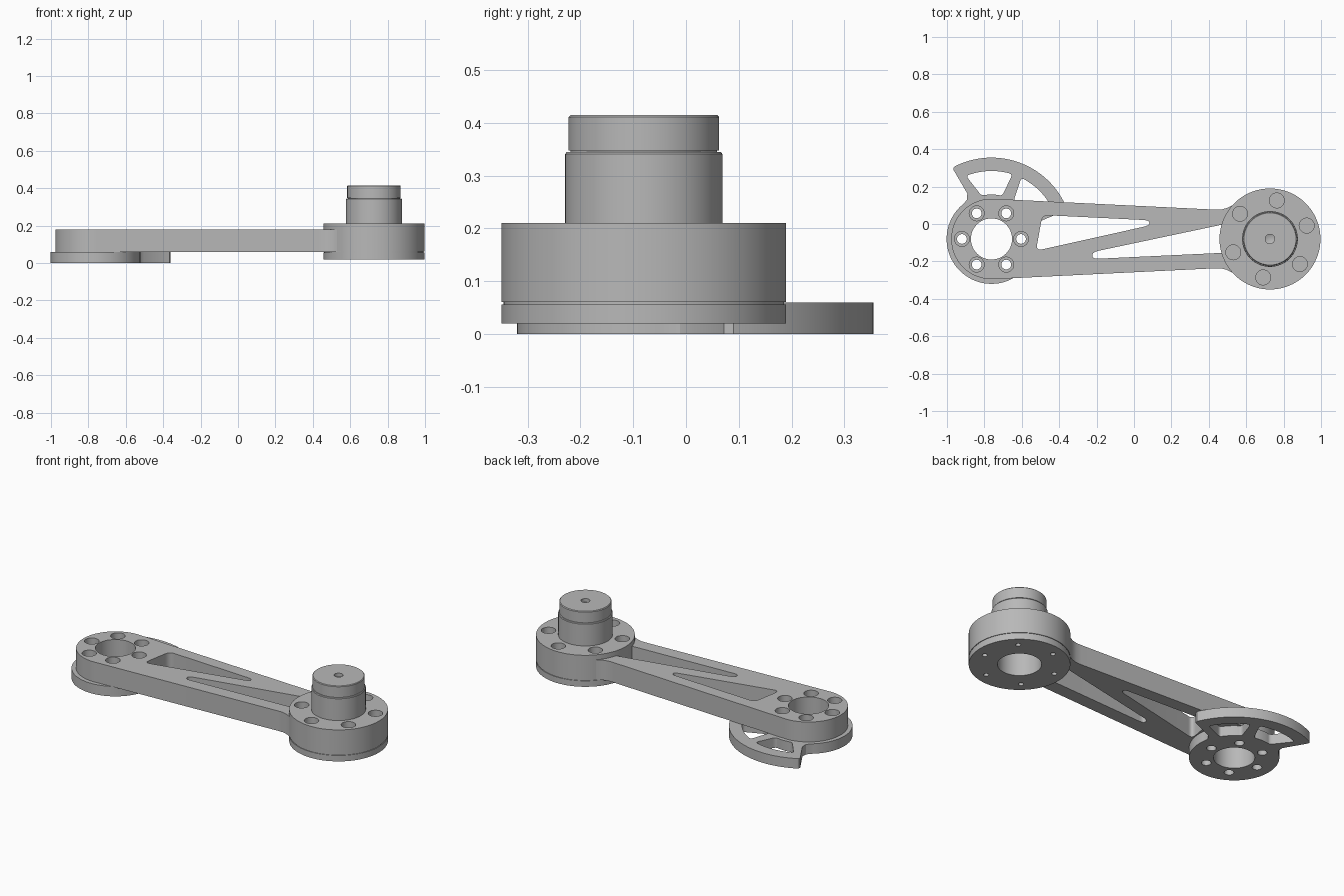
import bpy, bmesh
from math import cos, sin, radians
from mathutils import Vector

cube = bpy.data.objects.get("Cube")
if cube:
    bpy.data.objects.remove(cube)

grey = bpy.data.materials.new("machined_grey")
grey.use_nodes = True
colour = (0.48, 0.48, 0.48, 1)
grey.diffuse_color = colour
grey.node_tree.nodes["Principled BSDF"].inputs["Base Color"].default_value = colour

AXIS_Y = -0.08
PIVOT = Vector((-0.762, AXIS_Y))
HUB = Vector((0.727, AXIS_Y))


def polar(centre, r, a):
    return centre + Vector((cos(radians(a)), sin(radians(a)))) * r


def arc(centre, r, a0, a1, n):
    return [polar(centre, r, a0 + (a1 - a0) * i / n) for i in range(n + 1)]


def circle(centre, r, n=48):
    return arc(centre, r, 0, 360, n)[:-1]


def rounded(points, r, steps=6):
    """Replace every corner of a polygon with a small curve."""
    out = []
    for i, p in enumerate(points):
        ends = []
        for q in (points[i - 1], points[(i + 1) % len(points)]):
            d = q - p
            ends.append(p + d.normalized() * min(r, d.length * 0.45))
        a, b = ends
        for k in range(steps + 1):
            t = k / steps
            out.append(a * (1 - t) ** 2 + p * 2 * t * (1 - t) + b * t * t)
    return out


def add_prism(bm, points, z0, z1):
    base = bm.faces.new([bm.verts.new((p.x, p.y, z0)) for p in points])
    top = bmesh.ops.extrude_face_region(bm, geom=[base])["geom"]
    bmesh.ops.translate(bm, vec=(0, 0, z1 - z0),
                        verts=[v for v in top if isinstance(v, bmesh.types.BMVert)])


def finish(name, bm):
    bmesh.ops.recalc_face_normals(bm, faces=bm.faces)
    mesh = bpy.data.meshes.new(name)
    bm.to_mesh(mesh)
    bm.free()
    mesh.materials.append(grey)
    obj = bpy.data.objects.new(name, mesh)
    bpy.context.collection.objects.link(obj)
    return obj


def solid(name, prisms):
    bm = bmesh.new()
    for points, z0, z1 in prisms:
        add_prism(bm, points, z0, z1)
    return finish(name, bm)


def select(obj):
    bpy.ops.object.select_all(action="DESELECT")
    obj.select_set(True)
    bpy.context.view_layer.objects.active = obj


def cut(obj, prisms):
    """Subtract prisms from a part, then smooth its curved walls."""
    cutter = solid("cutter", prisms)
    cutter.hide_render = True
    mod = obj.modifiers.new("cut", "BOOLEAN")
    mod.operation = "DIFFERENCE"
    mod.solver = "EXACT"
    mod.object = cutter
    select(obj)
    bpy.ops.object.modifier_apply(modifier=mod.name)
    bpy.data.objects.remove(cutter)
    select(obj)
    bpy.ops.object.shade_smooth_by_angle(angle=radians(30))


def bolt_circle(centre, ring, start, r, z0, z1):
    return [(circle(polar(centre, ring, start + 60 * k), r, 24), z0, z1) for k in range(6)]


# Pivot flange: round plate with a quadrant on the back
outline = (arc(PIVOT, 0.24, 128, 370, 64)
           + [polar(PIVOT, 0.248, 16), polar(PIVOT, 0.275, 20), polar(PIVOT, 0.425, 21)]
           + arc(PIVOT, 0.435, 23, 116.5, 40)
           + [polar(PIVOT, 0.432, 118), polar(PIVOT, 0.42, 118.8),
              polar(PIVOT, 0.275, 118), polar(PIVOT, 0.248, 122)])
flange = solid("pivot_flange", [(outline, 0, 0.06)])
windows = []
for inner0, inner1, outer0, outer1 in ((76, 103, 72, 112), (31, 60, 28, 64)):
    shape = (arc(PIVOT, 0.238, inner0, inner1, 4) + arc(PIVOT, 0.364, outer1, outer0, 6))
    windows.append((rounded(shape, 0.02), -0.1, 0.2))
cut(flange, windows + [(circle(PIVOT, 0.11), -0.1, 0.2)]
    + bolt_circle(PIVOT, 0.158, 0, 0.026, -0.1, 0.2))

# Tapered arm, flared where it meets the hub
flare = [(0.43, 0.157), (0.465, 0.157), (0.495, 0.165), (0.525, 0.18), (0.55, 0.2), (0.6, 0.2)]
upper = [Vector((x, AXIS_Y + y)) for x, y in flare]
lower = [Vector((x, AXIS_Y - y)) for x, y in flare]
arm = solid("arm", [(arc(PIVOT, 0.215, 87, 273, 48) + lower + upper[::-1], 0.06, 0.18)])
slots = [
    [(-0.524, -0.143), (-0.49, 0.048), (0.082, 0.02), (0.082, -0.008)],
    [(-0.222, -0.15), (0.52, 0.007), (0.52, -0.152), (-0.222, -0.187)],
]
cut(arm, [(rounded([Vector(p) for p in s], 0.035), 0, 0.3) for s in slots]
    + [(circle(PIVOT, 0.11), 0, 0.3)]
    + bolt_circle(PIVOT, 0.158, 0, 0.04, 0, 0.3))
cut(arm, [(circle(HUB, 0.262, 96), 0, 0.3)])

# Turned hub with base groove, hollow underside and stepped post
profile = [(0, 0.385), (0.025, 0.395), (0.025, 0.415), (0.139, 0.415), (0.143, 0.411),
           (0.143, 0.348), (0.139, 0.348), (0.139, 0.345), (0.146, 0.345), (0.149, 0.341),
           (0.149, 0.21), (0.27, 0.21), (0.27, 0.061), (0.266, 0.061), (0.266, 0.056),
           (0.27, 0.056), (0.27, 0.02), (0.117, 0.02), (0.117, 0.16), (0, 0.16)]
bm = bmesh.new()
verts = [bm.verts.new((HUB.x + r, HUB.y, z)) for r, z in profile]
edges = [bm.edges.new(pair) for pair in zip(verts, verts[1:])]
bmesh.ops.spin(bm, geom=verts + edges, cent=(HUB.x, HUB.y, 0), axis=(0, 0, 1),
               angle=radians(360), steps=96)
bmesh.ops.remove_doubles(bm, verts=bm.verts, dist=0.0002)
hub = finish("hub_and_post", bm)
cut(hub, bolt_circle(HUB, 0.209, 20, 0.04, 0.15, 0.3)
    + bolt_circle(HUB, 0.209, 48, 0.014, -0.1, 0.05))
